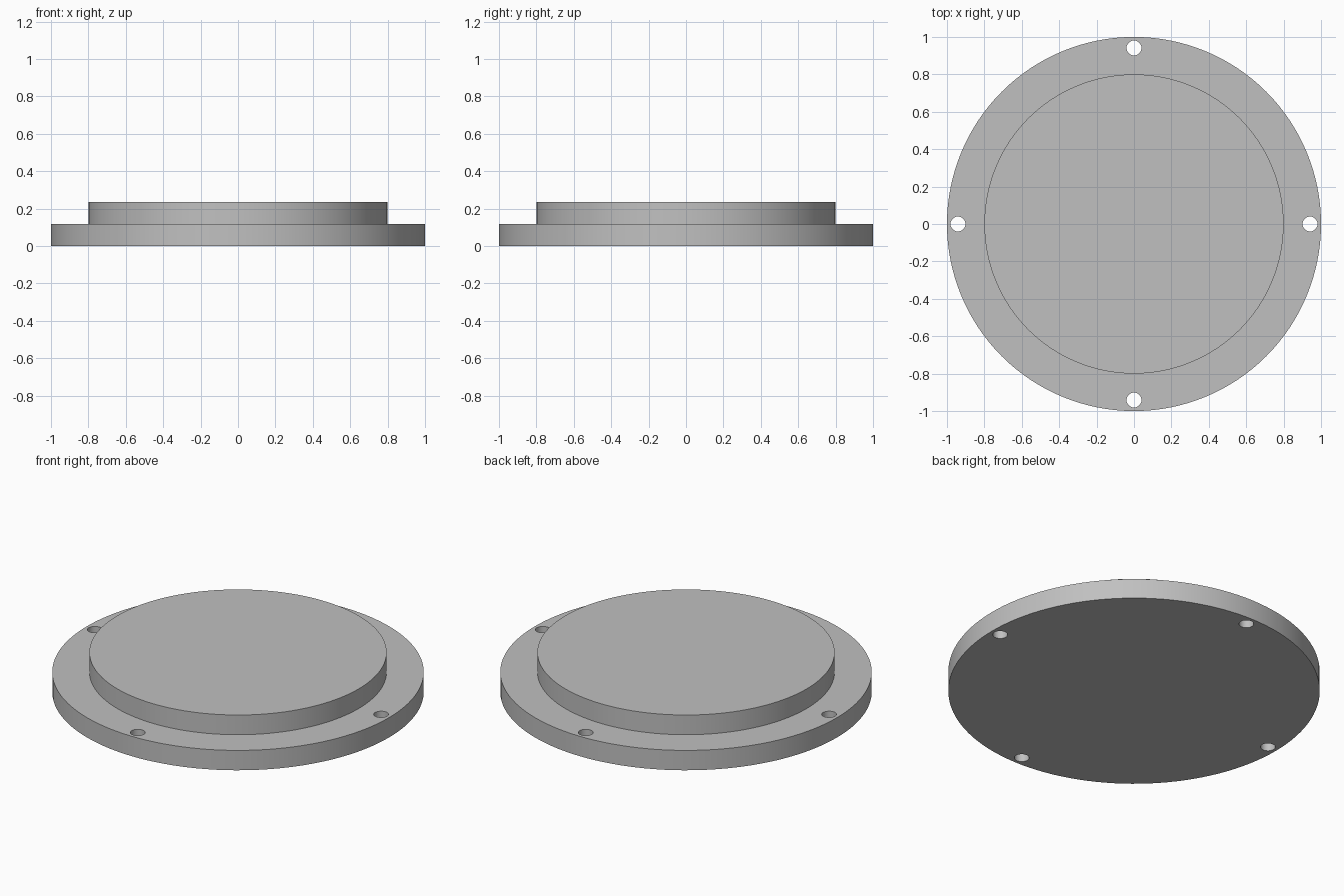
import bpy
from math import cos, sin, pi, radians

cube = bpy.data.objects.get("Cube")
if cube:
    bpy.data.objects.remove(cube, do_unlink=True)

FLANGE_R, FLANGE_TOP = 1.0, 0.118
BOSS_R, BOSS_TOP = 0.8, 0.235
HOLE_R, HOLE_RING = 0.04, 0.941

grey = bpy.data.materials.new("plain grey")
grey.use_nodes = True
colour = (0.53, 0.53, 0.53, 1)
grey.diffuse_color = colour
grey.node_tree.nodes["Principled BSDF"].inputs["Base Color"].default_value = colour


def disc(name, radius, bottom, top, x=0, y=0, sides=128):
    """Upright cylinder between two heights."""
    bpy.ops.mesh.primitive_cylinder_add(
        vertices=sides, radius=radius, depth=top - bottom,
        location=(x, y, (bottom + top) / 2))
    obj = bpy.context.object
    obj.name = name
    obj.data.materials.append(grey)
    return obj


def apply_boolean(target, tool, operation):
    """Combine the tool into the target, then discard the tool."""
    mod = target.modifiers.new("boolean", "BOOLEAN")
    mod.operation = operation
    mod.solver = "EXACT"
    mod.object = tool
    bpy.ops.object.select_all(action="DESELECT")
    target.select_set(True)
    bpy.context.view_layer.objects.active = target
    bpy.ops.object.modifier_apply(modifier=mod.name)
    bpy.data.objects.remove(tool, do_unlink=True)


# Wide flange with the raised boss joined into one solid
cover = disc("flanged_cover", FLANGE_R, 0, FLANGE_TOP)
boss = disc("raised_boss", BOSS_R, FLANGE_TOP / 2, BOSS_TOP)
apply_boolean(cover, boss, "UNION")

# Four bolt holes through the flange
for i in range(4):
    a = i * pi / 2
    drill = disc("bolt_hole_cutter", HOLE_R, -0.1, FLANGE_TOP + 0.1,
                 HOLE_RING * cos(a), HOLE_RING * sin(a), 32)
    drill.hide_render = True
    apply_boolean(cover, drill, "DIFFERENCE")

# Smooth round walls with crisp rims
bpy.ops.object.select_all(action="DESELECT")
cover.select_set(True)
bpy.context.view_layer.objects.active = cover
bpy.ops.object.shade_smooth_by_angle(angle=radians(30))
